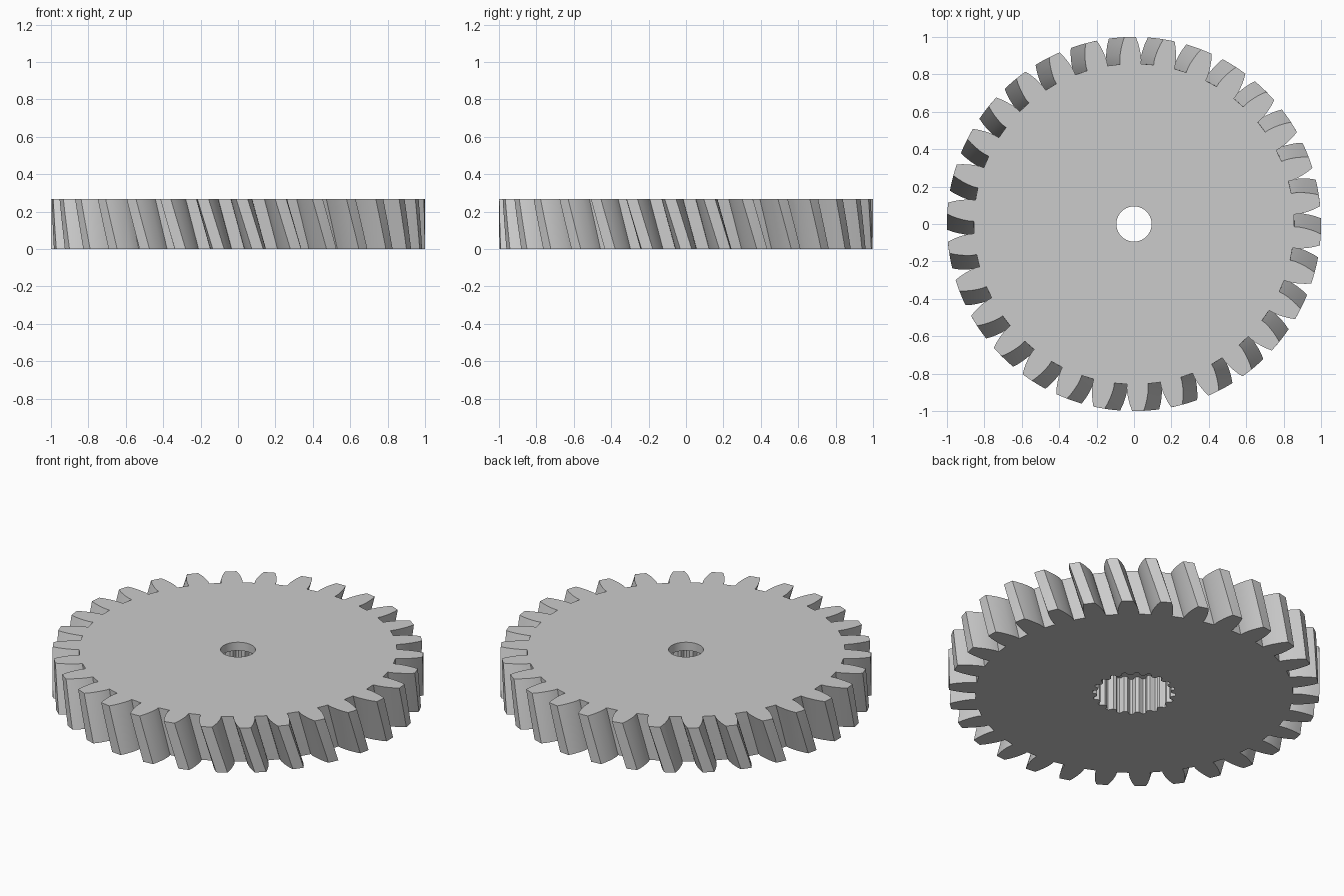
import bpy
import bmesh
from math import cos, sin, pi, radians

if "Cube" in bpy.data.objects:
    bpy.data.objects.remove(bpy.data.objects["Cube"], do_unlink=True)

HEIGHT = 0.267
TEETH = 30
TWIST = radians(-4.8)
LAYERS = 6
SPLINES = 20
POCKET_TOP = HEIGHT - 0.05
BORE_RADIUS = 0.094

# Right half of one tooth: radius and half angle in degrees, root to tip
FLANK = [(0.857, 3.75), (0.88, 3.75), (0.91, 3.45), (0.94, 3.0),
         (0.97, 2.45), (1.0, 1.75)]
# One half of an inner spline groove, as radius and fraction of the pitch
GROOVE = [(0.2, 0.36), (0.205, 0.27), (0.218, 0.2), (0.225, 0.1)]


def repeated_profile(count, half, tip):
    """Repeat a mirrored half profile around a circle as (radius, angle)."""
    one = [(r, -a) for r, a in half] + [(tip, 0)] + [(r, a) for r, a in reversed(half)]
    return [(r, a + 2 * pi * i / count) for i in range(count) for r, a in one]


def ring(bm, profile, z, turn=0.0):
    return [bm.verts.new((r * cos(a + turn), r * sin(a + turn), z)) for r, a in profile]


def wall(bm, lower, upper):
    n = len(lower)
    for i in range(n):
        j = (i + 1) % n
        bm.faces.new((lower[i], lower[j], upper[j], upper[i]))


def cap(bm, outer, inner):
    """Fill the flat area between two closed rings."""
    edges = []
    for loop in (outer, inner):
        for i, v in enumerate(loop):
            w = loop[(i + 1) % len(loop)]
            edges.append(bm.edges.get((v, w)) or bm.edges.new((v, w)))
    bmesh.ops.triangle_fill(bm, use_beauty=True, use_dissolve=False, edges=edges)


# Plain grey material
grey = bpy.data.materials.new("grey")
grey.use_nodes = True
grey.diffuse_color = (0.6, 0.6, 0.6, 1)
grey.node_tree.nodes["Principled BSDF"].inputs["Base Color"].default_value = (0.6, 0.6, 0.6, 1)

bm = bmesh.new()

# Helical toothed rim, bottom to top
tooth = repeated_profile(TEETH, [(r, radians(a)) for r, a in FLANK], 1.0)
rim = [ring(bm, tooth, HEIGHT * k / LAYERS, TWIST * k / LAYERS) for k in range(LAYERS + 1)]
for low, high in zip(rim, rim[1:]):
    wall(bm, low, high)

# Splined pocket, open underneath
groove = repeated_profile(SPLINES, [(r, f * 2 * pi / SPLINES) for r, f in GROOVE], 0.225)
pocket_low = ring(bm, groove, 0)
pocket_high = ring(bm, groove, POCKET_TOP)
wall(bm, pocket_low, pocket_high)

# Round bore through the top plate
circle = [(BORE_RADIUS, 2 * pi * i / 64) for i in range(64)]
bore_low = ring(bm, circle, POCKET_TOP)
bore_high = ring(bm, circle, HEIGHT)
wall(bm, bore_low, bore_high)

# Flat faces: underside, top and pocket ceiling
cap(bm, rim[0], pocket_low)
cap(bm, rim[-1], bore_high)
cap(bm, pocket_high, bore_low)
bmesh.ops.recalc_face_normals(bm, faces=bm.faces)

mesh = bpy.data.meshes.new("helical_gear")
bm.to_mesh(mesh)
bm.free()
mesh.materials.append(grey)
gear = bpy.data.objects.new("helical_gear", mesh)
bpy.context.collection.objects.link(gear)

# Smooth flanks with crisp tooth edges
bpy.ops.object.select_all(action='DESELECT')
gear.select_set(True)
bpy.context.view_layer.objects.active = gear
bpy.ops.object.shade_smooth_by_angle(angle=radians(30))
